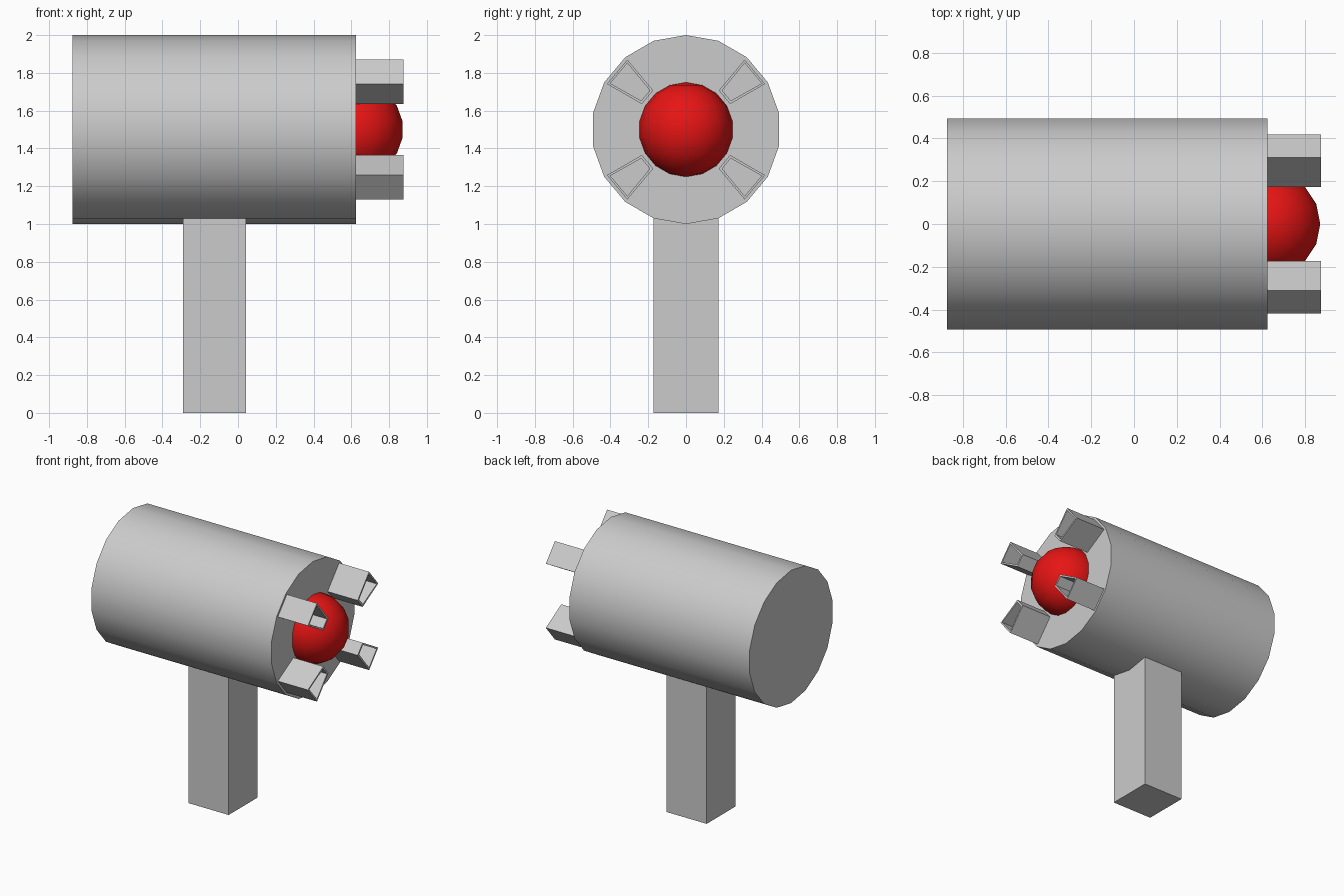
import bpy, bmesh
from math import radians, cos, sin, pi

if "Cube" in bpy.data.objects:
    bpy.data.objects.remove(bpy.data.objects["Cube"])

AXIS_Z = 1.5      # height of the barrel axis
FACE_X = 0.625    # front face of the barrel


def finish(bm, name):
    bmesh.ops.recalc_face_normals(bm, faces=bm.faces)
    mesh = bpy.data.meshes.new(name)
    bm.to_mesh(mesh)
    bm.free()
    obj = bpy.data.objects.new(name, mesh)
    bpy.context.collection.objects.link(obj)
    return obj


def prism(profile, x0, x1):
    """Extrude a (y, z) profile along x; returns the bmesh and its +x cap."""
    bm = bmesh.new()
    back = [bm.verts.new((x0, y, z)) for y, z in profile]
    front = [bm.verts.new((x1, y, z)) for y, z in profile]
    n = len(profile)
    for i in range(n):
        j = (i + 1) % n
        bm.faces.new((back[i], back[j], front[j], front[i]))
    bm.faces.new(back)
    cap = bm.faces.new(front)
    bmesh.ops.recalc_face_normals(bm, faces=bm.faces)
    return bm, cap


def polar(r, deg):
    return r * cos(radians(deg)), AXIS_Z + r * sin(radians(deg))


def smooth(obj):
    bpy.ops.object.select_all(action='DESELECT')
    obj.select_set(True)
    bpy.context.view_layer.objects.active = obj
    bpy.ops.object.shade_smooth_by_angle(angle=radians(30))


# Barrel: 18-sided cylinder along x, corner at the top
bm, cap = prism([polar(0.5, 90 + 20 * i) for i in range(18)], -0.875, FACE_X)
smooth(finish(bm, "barrel"))

# Post: square-cut leg as wide as the two lowest barrel facets
hw = 0.5 * sin(radians(20))
top = AXIS_Z - 0.5 * cos(radians(20))
bm, cap = prism([(-hw, 0), (hw, 0), (hw, top), (-hw, top)], -0.292, 0.042)
finish(bm, "post")

# Prongs: four hollow tapered tubes around the lens
for name, a in (("upper_right", 30), ("upper_left", 130),
                ("lower_left", 210), ("lower_right", 310)):
    profile = [polar(0.27, a), polar(0.483, a),
               polar(0.483, a + 20), polar(0.27, a + 20)]
    bm, cap = prism(profile, FACE_X, 0.875)
    bmesh.ops.inset_region(bm, faces=[cap], thickness=0.018)
    hole = bmesh.ops.extrude_discrete_faces(bm, faces=[cap])["faces"][0]
    bmesh.ops.translate(bm, verts=hole.verts, vec=(-0.245, 0, 0))
    finish(bm, name + "_prong")

# Lens: red ball half sunk into the front face
bm = bmesh.new()
bmesh.ops.create_uvsphere(bm, u_segments=16, v_segments=9, radius=0.25)
bmesh.ops.translate(bm, verts=bm.verts, vec=(FACE_X, 0, AXIS_Z))
lens = finish(bm, "lens")
red = bpy.data.materials.new("red")
red.diffuse_color = (0.8, 0.007, 0.007, 1)
red.use_nodes = True
red.node_tree.nodes["Principled BSDF"].inputs["Base Color"].default_value = red.diffuse_color
lens.data.materials.append(red)
for p in lens.data.polygons:
    p.use_smooth = True
